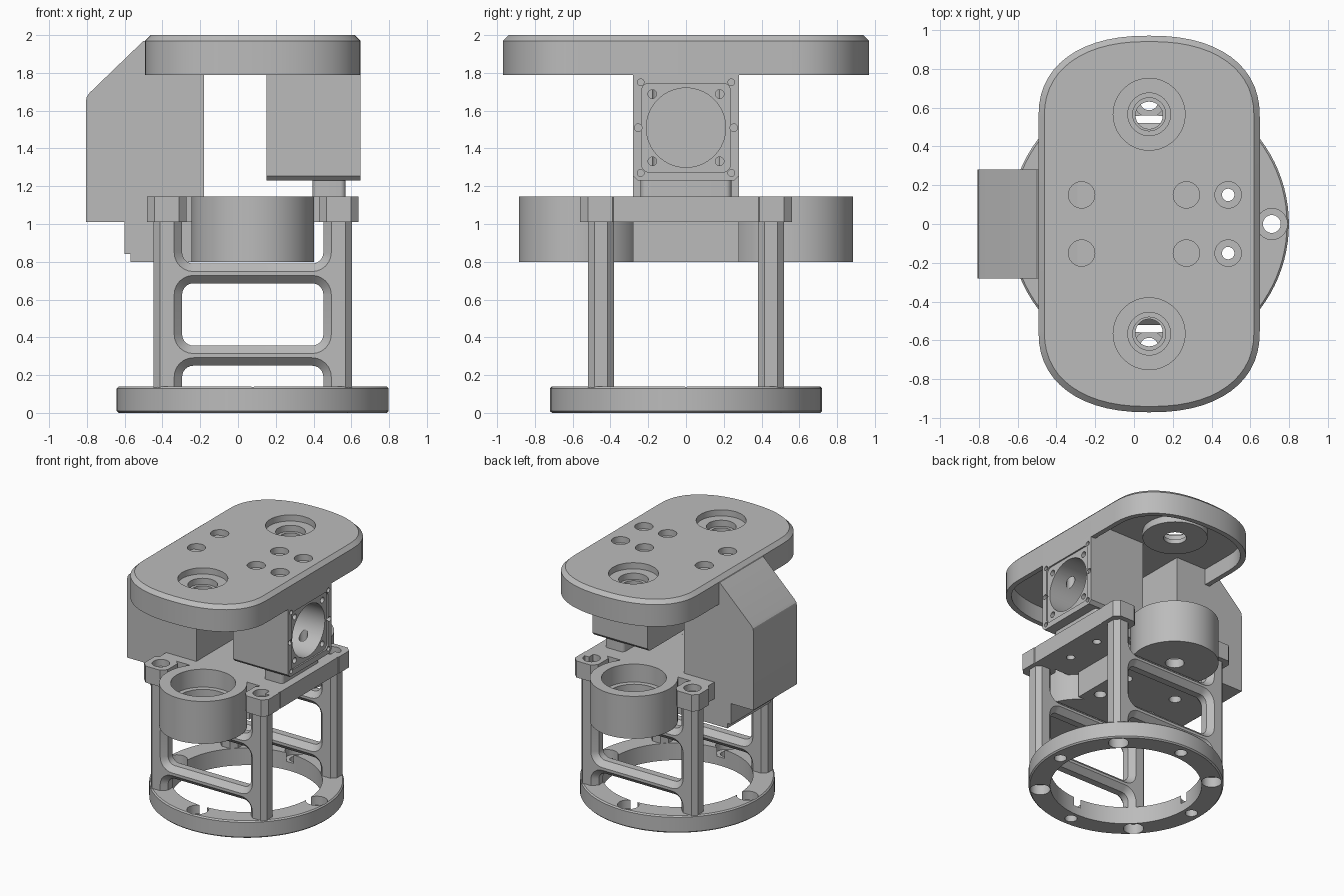
import bpy, bmesh, math

cube = bpy.data.objects.get("Cube")
if cube:
    bpy.data.objects.remove(cube, do_unlink=True)

grey = bpy.data.materials.new("plain_grey")
grey.use_nodes = True
grey.diffuse_color = (0.5, 0.5, 0.5, 1)
grey.node_tree.nodes["Principled BSDF"].inputs["Base Color"].default_value = (0.5, 0.5, 0.5, 1)

CX = 0.078          # shared centre line of the stand
SIDES = (-1, 1)


def loft(name, sections, axis="z"):
    """Solid through matching 2D outlines, each given as (points, height along axis)."""
    place = {"x": lambda a, b, h: (h, a, b),
             "y": lambda a, b, h: (a, h, b),
             "z": lambda a, b, h: (a, b, h)}[axis]
    bm = bmesh.new()
    rings = [[bm.verts.new(place(a, b, h)) for a, b in pts] for pts, h in sections]
    bm.faces.new(rings[0])
    bm.faces.new(rings[-1])
    n = len(rings[0])
    for lo, hi in zip(rings, rings[1:]):
        for i in range(n):
            j = (i + 1) % n
            bm.faces.new((lo[i], lo[j], hi[j], hi[i]))
    bmesh.ops.recalc_face_normals(bm, faces=bm.faces)
    mesh = bpy.data.meshes.new(name)
    bm.to_mesh(mesh)
    bm.free()
    mesh.materials.append(grey)
    obj = bpy.data.objects.new(name, mesh)
    bpy.context.collection.objects.link(obj)
    return obj


def prism(name, pts, h0, h1, axis="z"):
    return loft(name, [(pts, h0), (pts, h1)], axis)


def rect(a0, a1, b0, b1):
    return [(a0, b0), (a1, b0), (a1, b1), (a0, b1)]


def round_rect(a0, a1, b0, b1, r, steps=6):
    pts = []
    corners = ((a1 - r, b1 - r), (a0 + r, b1 - r), (a0 + r, b0 + r), (a1 - r, b0 + r))
    for k, (ca, cb) in enumerate(corners):
        for i in range(steps + 1):
            t = math.pi / 2 * (k + i / steps)
            pts.append((ca + r * math.cos(t), cb + r * math.sin(t)))
    return pts


def circle(a, b, r, n=64):
    return [(a + r * math.cos(math.tau * i / n), b + r * math.sin(math.tau * i / n)) for i in range(n)]


def hole(a, b, r, h0, h1, axis="z", n=32):
    return prism("cutter", circle(a, b, r, n), h0, h1, axis)


def cut(obj, cutters):
    """Subtract the cutters one by one and bake the result."""
    for c in cutters:
        c.hide_render = True
        m = obj.modifiers.new("cut", "BOOLEAN")
        m.operation = "DIFFERENCE"
        m.solver = "EXACT"
        m.object = c
    deps = bpy.context.evaluated_depsgraph_get()
    deps.update()
    mesh = bpy.data.meshes.new_from_object(obj.evaluated_get(deps))
    obj.modifiers.clear()
    obj.data = mesh
    for c in cutters:
        bpy.data.objects.remove(c, do_unlink=True)


# Base ring: counterbored holes on the axes, bolt pockets under the legs
def ring_outline(r):
    return circle(CX, 0, r, 96)

base = loft("base_ring", [(ring_outline(0.71), 0), (ring_outline(0.72), 0.01),
                          (ring_outline(0.72), 0.13), (ring_outline(0.71), 0.14)])
cutters = [hole(CX, 0, 0.56, -0.1, 0.3, n=96)]
for k in range(4):
    t = k * math.pi / 2
    x, y = CX + 0.632 * math.cos(t), 0.632 * math.sin(t)
    cutters += [hole(x, y, 0.046, -0.1, 0.3), hole(x, y, 0.08, 0.07, 0.3)]
    t += math.pi / 4
    cutters.append(hole(CX + 0.636 * math.cos(t), 0.636 * math.sin(t), 0.075, -0.1, 0.08))
cut(base, cutters)

# Front and back frames with bevelled windows
WINDOWS = ((-0.2, 0.25), (0.356, 0.686), (0.79, 1.4))
for s, name in zip(SIDES, ("front_frame", "back_frame")):
    c = 0.035
    x0, x1, y0, y1 = CX - 0.525, CX + 0.525, 0.38, 0.52
    outline = [(x0 + c, y0), (x1 - c, y0), (x1, y0 + c), (x1, y1 - c),
               (x1 - c, y1), (x0 + c, y1), (x0, y1 - c), (x0, y0 + c)]
    frame = prism(name, [(x, s * y) for x, y in outline], 0.13, 1.02)

    def window(z0, z1, grow):
        w = 0.374 + grow
        return round_rect(CX - w, CX + w, z0 - grow, z1 + grow, 0.06 + grow)

    cut(frame, [loft("cutter", [(window(z0, z1, g), s * y) for g, y in
                                ((0.062, 0.36), (0, 0.422), (0, 0.478), (0.062, 0.54))], "y")
                for z0, z1 in WINDOWS])

# Middle plate, corner tabs and the block beneath it
plate = prism("middle_plate", rect(CX - 0.53, 0.635, -0.36, 0.36), 1.01, 1.145)
cut(plate, [hole(CX, s * 0.56, 0.24, 0.9, 1.3, n=64) for s in SIDES] +
    [hole(0.485, s * 0.15, 0.032, 0.9, 1.3) for s in SIDES])
prism("side_rail", rect(0.56, 0.633, -0.45, 0.45), 1.01, 1.145)

block_side = [(-0.57, 0.80), (0.30, 0.80), (0.30, 1.02), (-0.60, 1.02), (-0.60, 0.84), (-0.57, 0.84)]
block = prism("lower_block", block_side, -0.28, 0.28, "y")
cut(block, [hole(x, s * 0.15, 0.045, 0.7, 0.88) for x in (-0.27, 0.2) for s in SIDES])

for sx in SIDES:
    for sy in SIDES:
        x, y = CX + sx * 0.455, sy * 0.455
        h, c = 0.105, 0.04
        octagon = [(x + a, y + b) for a, b in ((h, c - h), (h, h - c), (h - c, h), (c - h, h),
                                               (-h, h - c), (-h, c - h), (c - h, -h), (h - c, -h))]
        tab = prism("corner_tab", octagon, 1.01, 1.145)
        cut(tab, [hole(x, y, 0.065, 1.09, 1.3), hole(x, y, 0.035, 1.03, 1.3)])

# Round bearing cups at front and back
for s, name in zip(SIDES, ("front_cup", "back_cup")):
    cup = prism(name, circle(CX, s * 0.56, 0.325, 96), 0.80, 1.146)
    cut(cup, [hole(CX, s * 0.56, r, z, 1.4, n=64)
              for r, z in ((0.24, 1.0), (0.2, 0.87), (0.07, 0.6))])

# Hollow top cover with rounded ends
def cover_outline(inset, n=2.3, steps=14):
    pts = []
    for k in range(4):
        for i in range(steps + 1):
            t = math.pi / 2 * (k + i / steps)
            c, s = math.cos(t), math.sin(t)
            px = math.copysign(abs(c) ** (2 / n), c) * (0.57 - inset)
            py = math.copysign(abs(s) ** (2 / n), s) * (0.42 - inset)
            end = 0.55 if k < 2 else -0.55
            pts.append((CX + px, py + end))
    return pts

cover = loft("top_cover", [(cover_outline(0), 1.79), (cover_outline(0), 1.97),
                           (cover_outline(0.03), 2.0)])
cut(cover, [prism("cutter", cover_outline(0.04), 1.6, 1.92)] +
    [hole(CX, s * 0.565, 0.185, 1.95, 2.2, n=64) for s in SIDES] +
    [hole(CX, s * 0.565, 0.11, 1.6, 2.2, n=48) for s in SIDES] +
    [hole(x, s * 0.15, 0.068, 1.95, 2.2) for x in (-0.27, 0.27, 0.485) for s in SIDES] +
    [hole(0.485, s * 0.15, 0.032, 1.6, 2.2) for s in SIDES])

for s in SIDES:
    boss = prism("cover_boss", circle(CX, s * 0.565, 0.24), 1.865, 1.93)
    cut(boss, [hole(CX, s * 0.565, 0.11, 1.9, 2.1, n=48), hole(CX, s * 0.565, 0.085, 1.6, 2.1, n=48)])

# Side housing with a sloping shoulder
housing_side = [(-0.18, 1.01), (-0.18, 1.93), (-0.4, 1.97), (-0.5, 1.97), (-0.785, 1.695),
                (-0.8, 1.675), (-0.805, 1.65), (-0.805, 1.01)]
prism("side_housing", housing_side, -0.28, 0.28, "y")

# Square bracket with a round opening and its foot
ZC = 1.51
square = [(-0.255, 1.23), (0.255, 1.23), (0.28, 1.255), (0.28, 1.925), (-0.28, 1.925), (-0.28, 1.255)]
bracket = prism("square_bracket", square, 0.15, 0.648, "x")
through = [hole(0.485, s * 0.15, 0.032, 1.1, 2.1) for s in SIDES]
face = [prism("cutter", round_rect(-0.235, 0.235, ZC - 0.235, ZC + 0.235, 0.04), 0.636, 0.8, "x"),
        hole(0, ZC, 0.21, 0.22, 0.8, "x", 64)]
for sy in SIDES:
    face.append(hole(sy * 0.253, ZC, 0.02, 0.6, 0.8, "x", 20))
    for sz in SIDES:
        face.append(hole(sy * 0.24, ZC + sz * 0.24, 0.018, 0.6, 0.8, "x", 20))
        face.append(hole(sy * 0.178, ZC + sz * 0.178, 0.023, 0.5, 0.8, "x", 20))
cut(bracket, face + through)

foot = prism("bracket_foot", round_rect(0.395, 0.57, -0.24, 0.24, 0.03), 1.14, 1.235)
cut(foot, [hole(0.485, s * 0.15, 0.032, 1.0, 1.4) for s in SIDES])

# Smooth the curved walls and keep the edges sharp
bpy.ops.object.select_all(action="DESELECT")
for obj in bpy.context.collection.objects:
    if obj.type == "MESH" and grey.name in obj.data.materials:
        obj.select_set(True)
        bpy.context.view_layer.objects.active = obj
bpy.ops.object.shade_smooth_by_angle(angle=math.radians(25))
